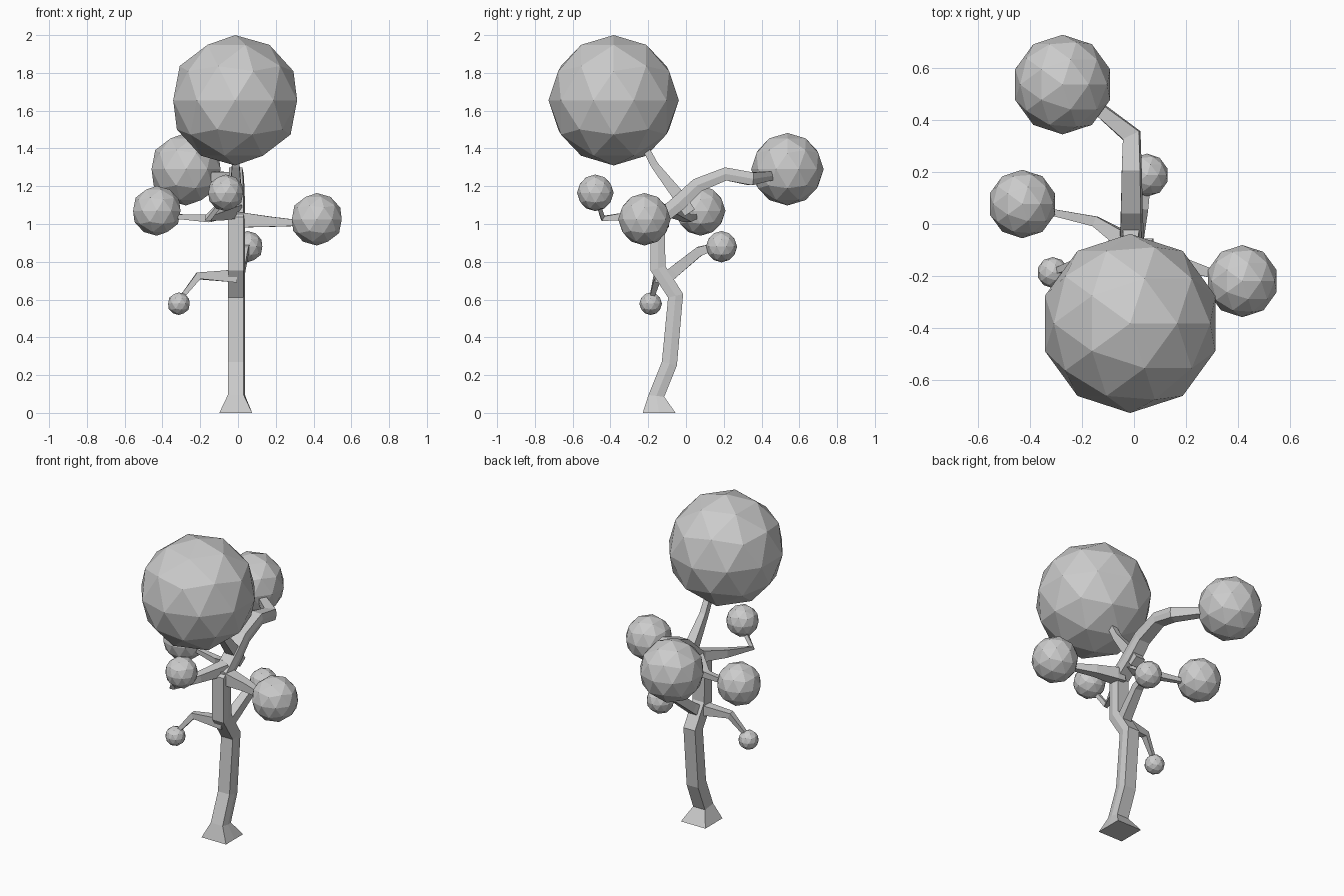
import bpy
from mathutils import Vector


def tube(name, path, ref, bulge=0.0):
    """Flat-sided tapering limb. path rows: x, y, z, half width."""
    pts = [Vector(p[:3]) for p in path]
    n = len(pts)
    verts, faces = [], []
    for i, p in enumerate(pts):
        a = (p - pts[i - 1]).normalized() if i else Vector()
        b = (pts[i + 1] - p).normalized() if i < n - 1 else Vector()
        t = (a + b).normalized()
        if p.z == 0:
            t = Vector((0, 0, 1))
        u = Vector(ref)
        u = (u - t * u.dot(t)).normalized()
        v = t.cross(u)
        h = path[i][3]
        section = [(-1, -1), (1, -1), (1, 1), (-1, 1)]
        if bulge:
            section.insert(2, (1 + (bulge if p.z > 0 else 0), 0))
        verts += [p + u * (h * s) + v * (h * w) for s, w in section]
    k = len(verts) // n
    for i in range(n - 1):
        for j in range(k):
            q = (j + 1) % k
            faces.append((i * k + j, i * k + q, (i + 1) * k + q, (i + 1) * k + j))
    faces.append(tuple(reversed(range(k))))
    faces.append(tuple(range((n - 1) * k, n * k)))
    mesh = bpy.data.meshes.new(name)
    mesh.from_pydata(verts, [], faces)
    obj = bpy.data.objects.new(name, mesh)
    bpy.context.collection.objects.link(obj)
    return obj


X, Y = (1, 0, 0), (0, 1, 0)

# Trunk with flared foot, bending into the rear limb
tube("trunk", [
    (-0.012, -0.142, 0, 0.087), (-0.012, -0.157, 0.09, 0.042),
    (-0.012, -0.088, 0.26, 0.041), (-0.012, -0.055, 0.62, 0.041),
    (-0.012, -0.148, 0.765, 0.041), (-0.012, -0.15, 1.02, 0.041),
    (-0.012, -0.04, 1.11, 0.041), (-0.012, 0.06, 1.205, 0.038),
    (-0.012, 0.21, 1.265, 0.035), (-0.012, 0.34, 1.24, 0.034),
    (-0.15, 0.455, 1.255, 0.022)], X, 0.2)

# Branches
tube("crown_branch", [
    (-0.012, 0.02, 1.06, 0.032), (-0.012, -0.04, 1.15, 0.032),
    (-0.012, -0.165, 1.31, 0.02), (-0.012, -0.23, 1.43, 0.018)], X)
tube("right_branch", [
    (-0.01, -0.13, 1.025, 0.04), (0.04, -0.13, 1.02, 0.038),
    (0.17, -0.15, 1.012, 0.027), (0.33, -0.2, 1.005, 0.015)], Y)
tube("left_branch", [
    (-0.01, -0.08, 1.08, 0.035), (-0.15, 0.01, 1.03, 0.02),
    (-0.34, 0.05, 1.04, 0.012)], Y)
tube("front_branch", [
    (-0.01, -0.11, 1.07, 0.035), (-0.09, -0.27, 1.045, 0.024),
    (-0.16, -0.44, 1.03, 0.014), (-0.09, -0.465, 1.11, 0.012)], X)
tube("rear_low_branch", [
    (-0.01, -0.12, 0.70, 0.032), (0.005, -0.06, 0.75, 0.03),
    (0.03, 0.07, 0.855, 0.025), (0.045, 0.15, 0.88, 0.018)], X)
tube("left_low_branch", [
    (-0.01, -0.13, 0.725, 0.035), (-0.06, -0.135, 0.725, 0.03),
    (-0.21, -0.15, 0.725, 0.019), (-0.3, -0.182, 0.61, 0.011)], Y)

# Faceted foliage balls: x, y, z, radius
for name, x, y, z, r in [
        ("crown_foliage", -0.015, -0.383, 1.655, 0.345),
        ("rear_foliage", -0.275, 0.537, 1.29, 0.192),
        ("left_foliage", -0.43, 0.077, 1.07, 0.132),
        ("right_foliage", 0.417, -0.22, 1.025, 0.139),
        ("front_foliage", -0.065, -0.48, 1.165, 0.097),
        ("rear_low_foliage", 0.05, 0.188, 0.88, 0.083),
        ("left_low_foliage", -0.313, -0.187, 0.578, 0.06)]:
    bpy.ops.mesh.primitive_ico_sphere_add(subdivisions=2, radius=r, location=(x, y, z))
    bpy.context.object.name = name
